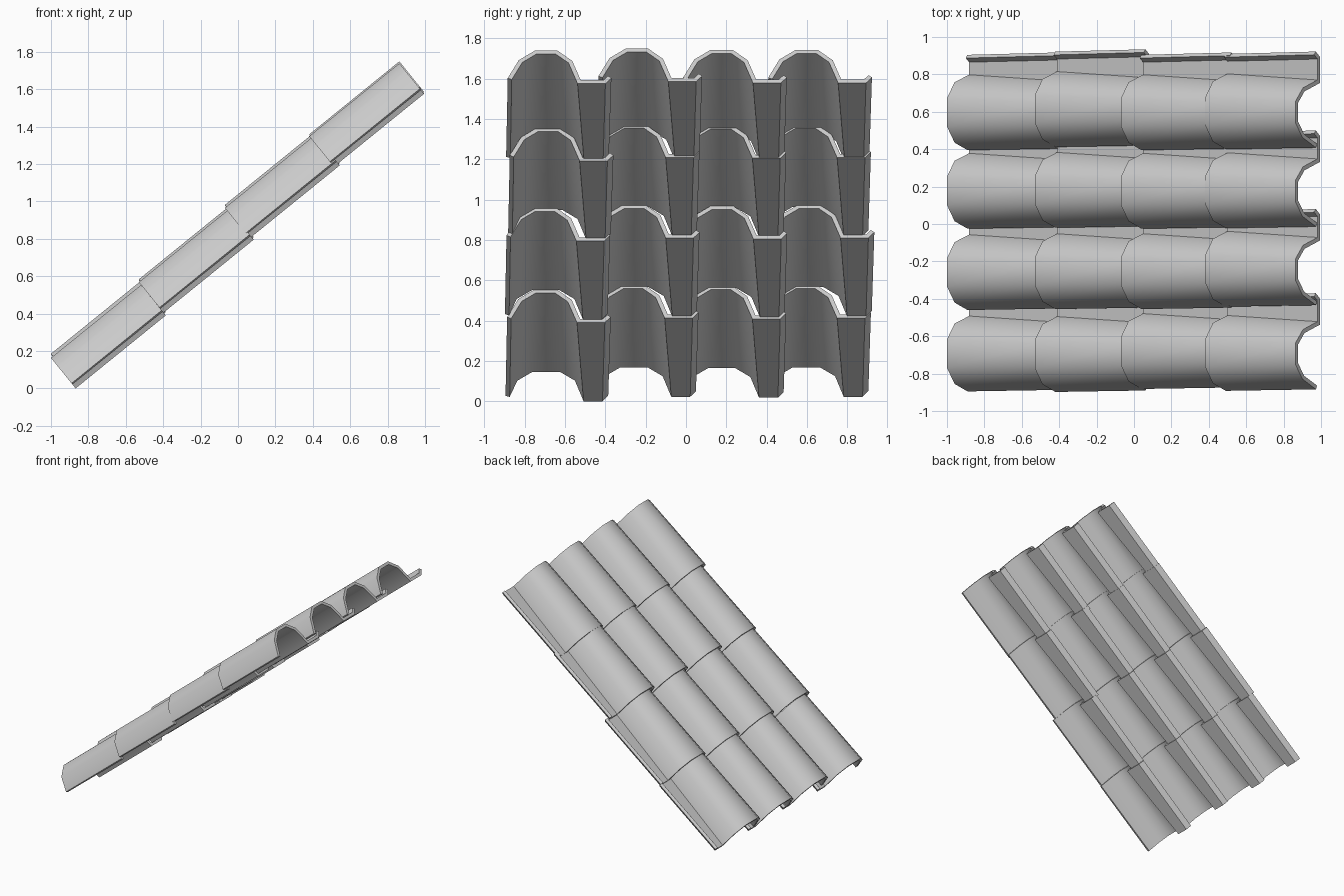
import bpy, bmesh, math
from mathutils import Vector

if "Cube" in bpy.data.objects:
    bpy.data.objects.remove(bpy.data.objects["Cube"])

PITCH = math.radians(39)
LENGTH = 0.62
THICK = 0.022

# Top-surface cross-sections (across, height): barrel hump, flat pan, raised lip
LOWER = [(-.245, .035), (-.205, .145), (-.118, .21), (.032, .21),
         (.118, .145), (.158, .022), (.225, .022), (.247, .05)]
UPPER = [(-.237, .035), (-.182, .150), (-.103, .21), (.010, .21),
         (.083, .145), (.125, .022), (.237, .022), (.260, .05)]


def inset(profile):
    """Offset an open profile downward by the tile thickness."""
    pts = [Vector(p) for p in profile]
    out = []
    for i, p in enumerate(pts):
        normals = []
        for a, b in ((i - 1, i), (i, i + 1)):
            if a >= 0 and b < len(pts):
                d = (pts[b] - pts[a]).normalized()
                normals.append(Vector((d.y, -d.x)))
        n = sum(normals, Vector((0, 0))).normalized()
        out.append(p + n * THICK / n.dot(normals[0]))
    return out


# One tile mesh, tapered from lower to upper end
bm = bmesh.new()
rings = []
for x, prof in ((0, LOWER), (LENGTH, UPPER)):
    rings.append([[bm.verts.new((x, p[0], p[1])) for p in side]
                  for side in (prof, inset(prof))])
(lo_top, lo_bot), (up_top, up_bot) = rings
n = len(LOWER)
for i in range(n - 1):
    j = i + 1
    bm.faces.new((lo_top[i], up_top[i], up_top[j], lo_top[j]))
    bm.faces.new((lo_bot[i], lo_bot[j], up_bot[j], up_bot[i]))
    bm.faces.new((lo_top[i], lo_top[j], lo_bot[j], lo_bot[i]))
    bm.faces.new((up_top[i], up_bot[i], up_bot[j], up_top[j]))
for i in (0, n - 1):
    bm.faces.new((lo_top[i], up_top[i], up_bot[i], lo_bot[i]))
bmesh.ops.recalc_face_normals(bm, faces=bm.faces)
mesh = bpy.data.meshes.new("roof_tile")
bm.to_mesh(mesh)
bm.free()

# Slightly uneven laying of the tiles: rows bottom to top, columns along y
SIDE = [(-.005, 0, .005, -.005), (-.008, .005, .01, .012),
        (.008, .005, .005, -.005), (-.002, .018, .008, 0)]
LIFT = [(0, .022, .018, .022), (.01, .025, .02, .025),
        (.012, .028, .025, .028), (0, .01, .003, .003)]
START = (-.868, -.398, .062, .513)

for row in range(4):
    for col in range(4):
        tile = bpy.data.objects.new(f"roof_tile_{row + 1}_{col + 1}", mesh)
        bpy.context.collection.objects.link(tile)
        tile.location = (START[row], -.645 + .43 * col + SIDE[row][col],
                         .395 * row + LIFT[row][col])
        tile.rotation_euler = (0, -PITCH, 0)

# Smooth barrel, sharp edges
bpy.context.view_layer.objects.active = tile
tile.select_set(True)
bpy.ops.object.shade_smooth_by_angle(angle=math.radians(42))
